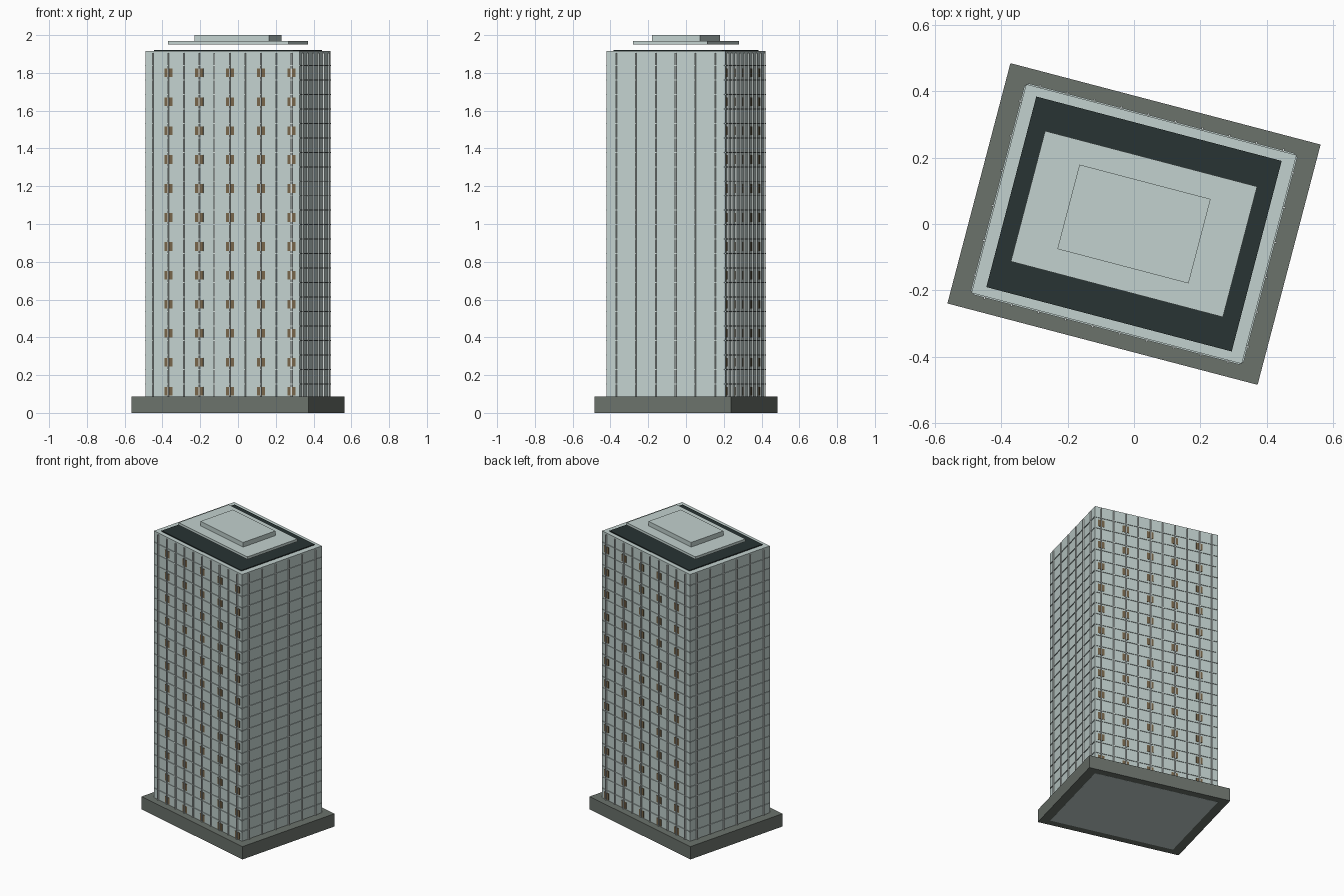
import bpy, bmesh, math
from mathutils import Matrix, Vector

if "Cube" in bpy.data.objects:
    bpy.data.objects.remove(bpy.data.objects["Cube"], do_unlink=True)

TURN = Matrix.Rotation(math.radians(-14.7), 4, "Z")
W, D = 0.843, 0.651          # tower footprint
TOP, FLOORS = 1.916, 25
STOREY = TOP / FLOORS
BASE_TOP = 0.088


def material(name, rgb):
    m = bpy.data.materials.new(name)
    m.use_nodes = True
    m.diffuse_color = (*rgb, 1)
    bsdf = m.node_tree.nodes["Principled BSDF"]
    bsdf.inputs["Base Color"].default_value = (*rgb, 1)
    bsdf.inputs["Roughness"].default_value = 0.8
    return m


concrete = material("pale concrete", (0.54, 0.64, 0.62))
stone = material("dark stone", (0.147, 0.168, 0.148))
felt = material("roof felt", (0.021, 0.033, 0.033))
trim = material("light trim", (0.66, 0.72, 0.70))
bronze = material("bronze panel", (0.185, 0.13, 0.068))


def build(name, mat, boxes):
    """One object from boxes given as (centre, size, facing angle)."""
    bm = bmesh.new()
    for centre, size, angle in boxes:
        m = (Matrix.Rotation(angle, 4, "Z") @ Matrix.Translation(centre)
             @ Matrix.Diagonal((*size, 1)))
        bmesh.ops.create_cube(bm, size=1, matrix=m)
    mesh = bpy.data.meshes.new(name)
    bm.to_mesh(mesh)
    bm.free()
    mesh.materials.append(mat)
    obj = bpy.data.objects.new(name, mesh)
    obj.matrix_world = TURN
    bpy.context.scene.collection.objects.link(obj)
    return obj


def block(name, mat, w, d, z0, z1):
    return build(name, mat, [(Vector((0, 0, (z0 + z1) / 2)), (w, d, z1 - z0), 0)])


# Stacked masses
block("plinth", stone, 0.967, 0.749, 0.0003, BASE_TOP)
block("tower", concrete, W, D, 0, TOP)
block("roof_covering", felt, 0.765, 0.594, TOP - 0.01, TOP + 0.006)
block("roof_slab", concrete, 0.661, 0.407, 1.95, 1.968)
block("plant_room", concrete, 0.409, 0.263, 1.968, 2.0)

# Facade parts, laid out on each side as if it were the front
mullions, ledges, panels = [], [], []
for side in range(4):
    angle = side * math.pi / 2
    long_side = side % 2 == 0
    width, depth, bays = (W, D, 10) if long_side else (D, W, 6)
    face = -depth / 2
    for i in range(bays):
        x = (i + 0.5) * width / bays - width / 2
        z0, z1 = BASE_TOP - 0.01, TOP - 0.01
        mullions.append((Vector((x, face, (z0 + z1) / 2)), (0.006, 0.018, z1 - z0), angle))
        # Flush panels lie behind alternate mullions, matching front to back
        if long_side and i % 2 == (1 if side == 0 else 0):
            for k in range(1, FLOORS - 1, 2):
                panels.append((Vector((x, face, (k + 0.5) * STOREY)),
                               (0.044, 0.004, 0.046), angle))
    for k in range(2, FLOORS):
        ledges.append((Vector((0, face, k * STOREY)), (width - 0.01, 0.008, 0.005), angle))

build("mullions", trim, mullions)
build("floor_ledges", concrete, ledges)
build("bronze_panels", bronze, panels)
